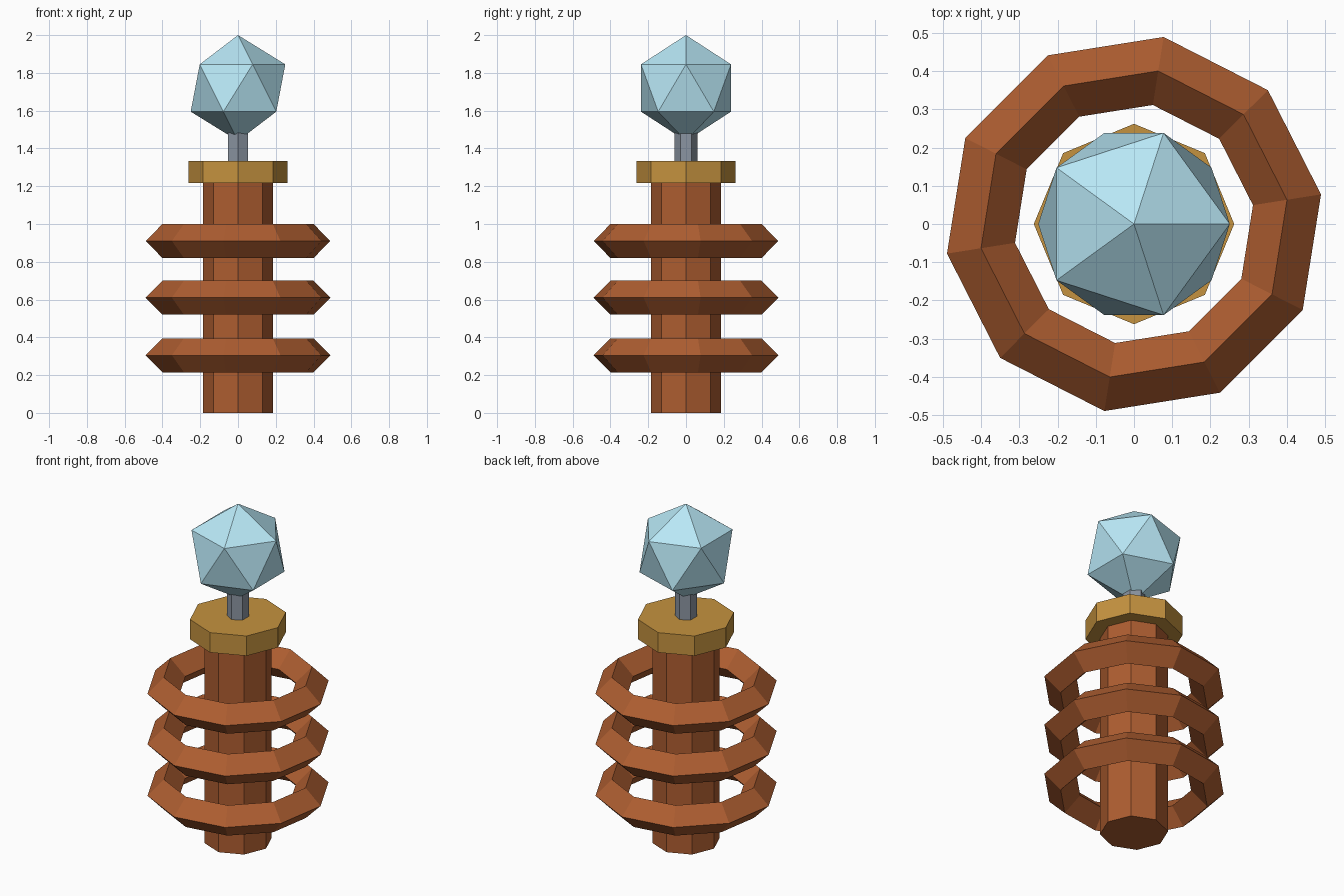
import bpy
import bmesh
from math import cos, sin, pi, radians
from mathutils import Matrix

if "Cube" in bpy.data.objects:
    bpy.data.objects.remove(bpy.data.objects["Cube"])


def material(name, rgb):
    m = bpy.data.materials.new(name)
    m.diffuse_color = (*rgb, 1)
    m.use_nodes = True
    m.node_tree.nodes["Principled BSDF"].inputs["Base Color"].default_value = m.diffuse_color
    return m


def finish(name, bm, mat):
    bmesh.ops.recalc_face_normals(bm, faces=bm.faces)
    me = bpy.data.meshes.new(name)
    bm.to_mesh(me)
    bm.free()
    me.materials.append(mat)
    ob = bpy.data.objects.new(name, me)
    bpy.context.collection.objects.link(ob)
    return ob


def prism(name, sides, radius, z0, z1, mat):
    # first corner lies on the y axis
    bm = bmesh.new()
    bmesh.ops.create_cone(bm, cap_ends=True, segments=sides, radius1=radius,
                          radius2=radius, depth=z1 - z0,
                          matrix=Matrix.Translation((0, 0, (z0 + z1) / 2)))
    return finish(name, bm, mat)


def ring(name, z, major, minor, sides, turn, mat):
    # diamond cross-section swept around the column
    bm = bmesh.new()
    loops = []
    for i in range(sides):
        a = turn + 2 * pi * i / sides
        loop = []
        for j in range(4):
            b = j * pi / 2
            r = major + minor * cos(b)
            loop.append(bm.verts.new((r * cos(a), r * sin(a), z + minor * sin(b))))
        loops.append(loop)
    for i in range(sides):
        p, q = loops[i], loops[(i + 1) % sides]
        for j in range(4):
            k = (j + 1) % 4
            bm.faces.new((p[j], q[j], q[k], p[k]))
    return finish(name, bm, mat)


copper = material("copper", (0.42, 0.11, 0.03))
brass = material("brass", (0.56, 0.29, 0.05))
steel = material("steel", (0.26, 0.30, 0.36))
glass = material("pale_blue", (0.48, 0.80, 0.92))

# Column, collar and neck
prism("column", 8, 0.184, 0, 1.22, copper)
prism("collar", 8, 0.262, 1.216, 1.334, brass)
prism("neck", 6, 0.06, 1.33, 1.50, steel)

# Coil rings
for n, z in enumerate((0.305, 0.61, 0.91), 1):
    ring(f"coil_ring_{n}", z, 0.405, 0.09, 10, radians(9), copper)

# Faceted orb
bm = bmesh.new()
bmesh.ops.create_icosphere(bm, subdivisions=1, radius=0.28,
                           matrix=Matrix.Translation((0, 0, 1.72)))
finish("orb", bm, glass)
